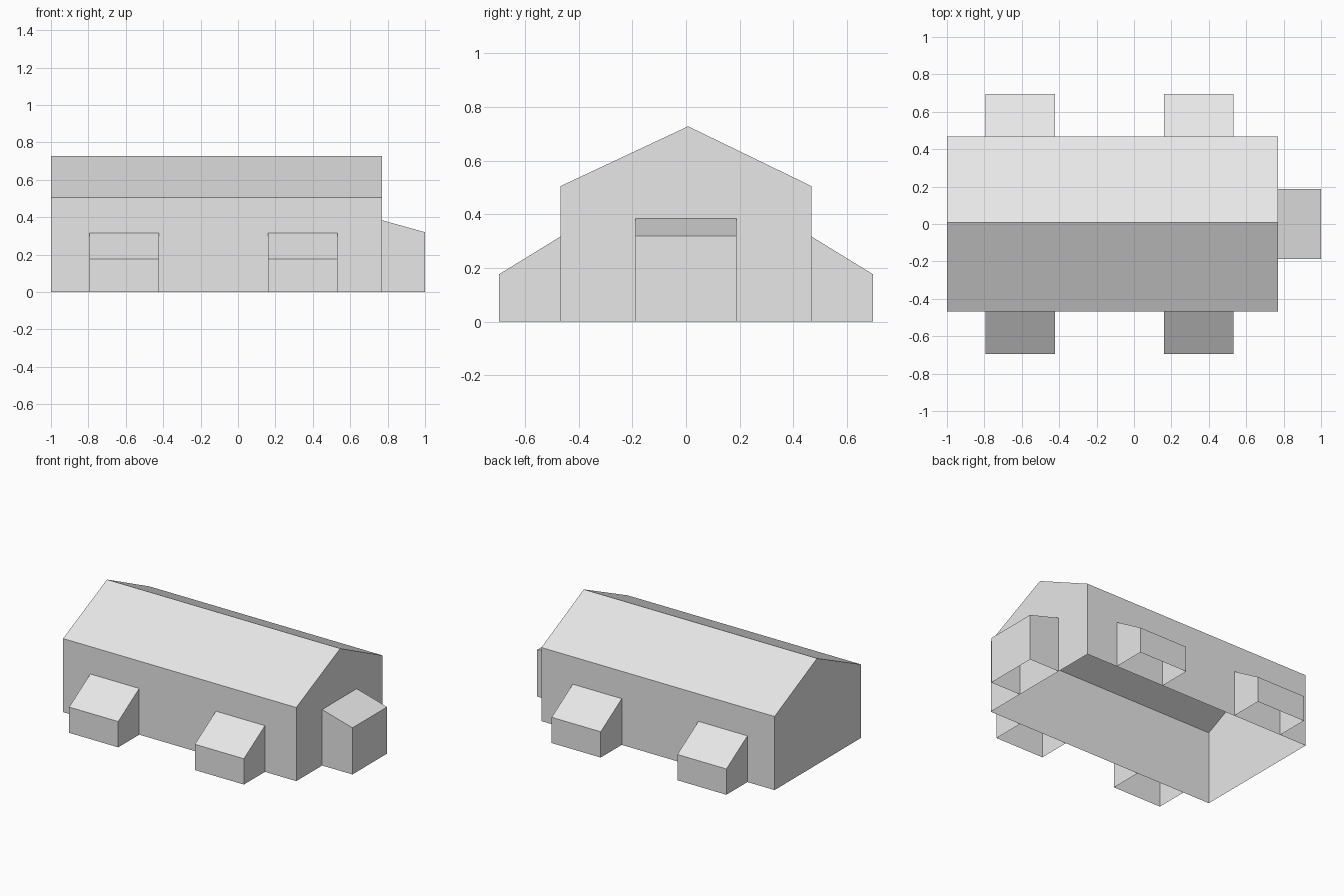
import bpy
import bmesh
from mathutils import Matrix, Vector

cube = bpy.data.objects.get("Cube")
if cube:
    bpy.data.objects.remove(cube, do_unlink=True)

# One plain grey for the whole building
grey = bpy.data.materials.new("plain_grey")
grey.use_nodes = True
colour = (0.8, 0.8, 0.8, 1)
grey.diffuse_color = colour
grey.node_tree.nodes["Principled BSDF"].inputs["Base Color"].default_value = colour


def shell(name, profile, width, location, turn=0, wall_side=False):
    """Extrude a (depth, height) profile along x, leaving the floor open.

    The profile runs from floor to floor. With wall_side, its first edge
    lies against the hall and is left open too."""
    bm = bmesh.new()
    ends = [[bm.verts.new((x, y, z)) for y, z in profile]
            for x in (-width / 2, width / 2)]
    a, b = ends
    for i in range(1 if wall_side else 0, len(profile) - 1):
        bm.faces.new((a[i], a[i + 1], b[i + 1], b[i]))
    bm.faces.new(a)
    bm.faces.new(b)

    # Turn every face away from the middle of the part
    centre = sum((v.co for v in bm.verts), Vector()) / len(bm.verts)
    for face in bm.faces:
        face.normal_update()
        if face.normal.dot(face.calc_center_median() - centre) < 0:
            face.normal_flip()

    bm.transform(Matrix.Rotation(turn, 4, "Z"))
    mesh = bpy.data.meshes.new(name)
    bm.to_mesh(mesh)
    bm.free()
    mesh.materials.append(grey)
    obj = bpy.data.objects.new(name, mesh)
    obj.location = location
    bpy.context.collection.objects.link(obj)
    return obj


PI = 3.14159265
WALL = 0.468      # half depth of the hall
END = 0.77        # gable wall carrying the entrance

# Main hall with gabled roof
shell("main_hall",
      [(-WALL, 0), (-WALL, 0.505), (0.008, 0.728), (WALL, 0.505), (WALL, 0)],
      END + 1, ((END - 1) / 2, 0, 0))

# Lean-to side bays, two on each long wall
bay = [(0, 0), (0, 0.317), (0.228, 0.177), (0.228, 0)]
for side, x in (("right", -0.608), ("left", 0.346)):
    shell("back_" + side + "_bay", bay, 0.372, (x, WALL, 0), 0, True)
    shell("front_" + side + "_bay", bay, 0.372, (x, -WALL, 0), PI, True)

# Entrance porch on the gable end
porch = [(0, 0), (0, 0.384), (0.23, 0.32), (0.23, 0)]
shell("end_porch", porch, 0.375, (END, 0, 0), -PI / 2, True)
